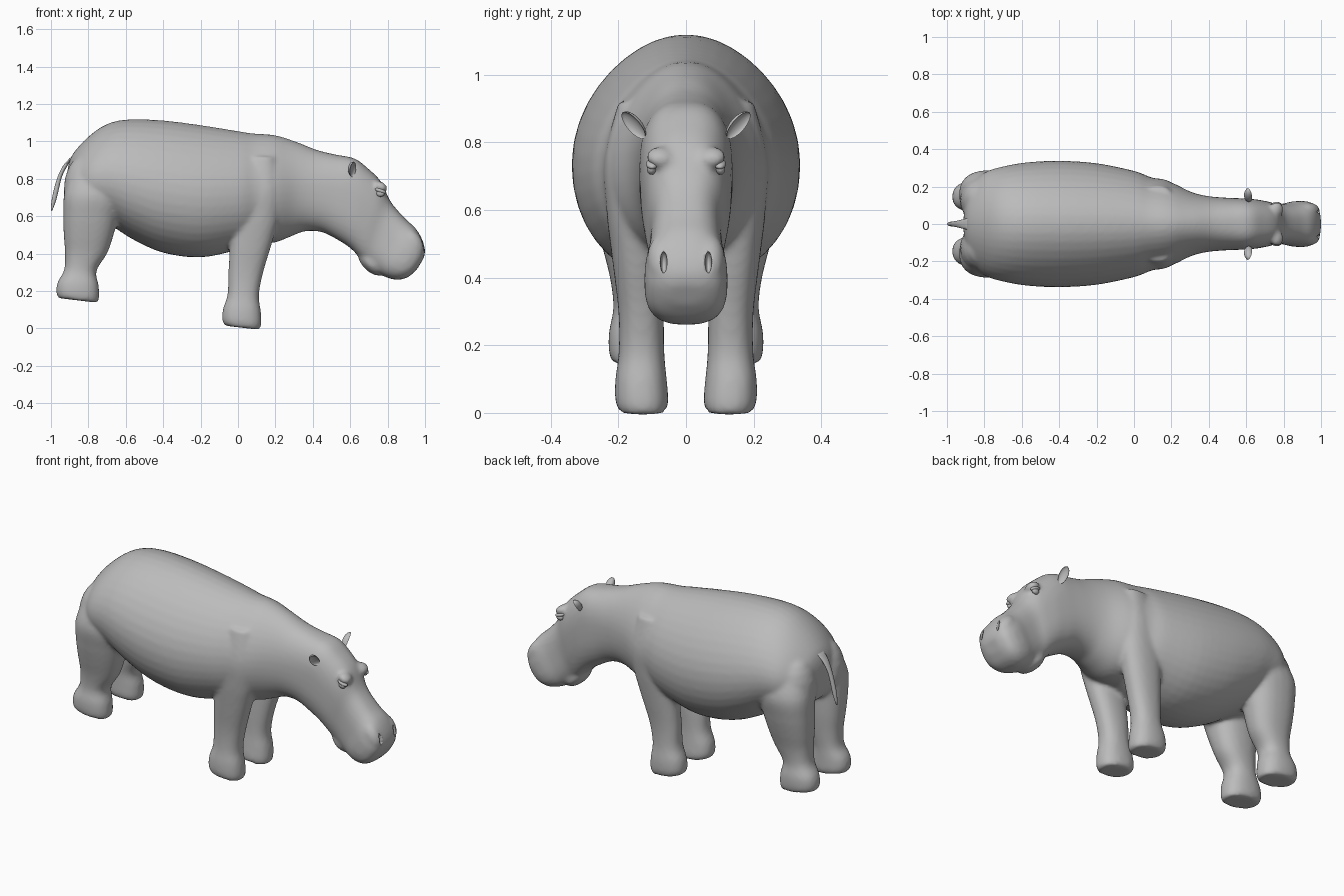
import bpy, bmesh, math
from mathutils import Vector, Matrix

old = bpy.data.objects.get("Cube")
if old:
    bpy.data.objects.remove(old, do_unlink=True)

hide = bpy.data.materials.new("grey hide")
hide.use_nodes = True
GREY = (0.5, 0.5, 0.5, 1)
hide.diffuse_color = GREY
hide.node_tree.nodes["Principled BSDF"].inputs["Base Color"].default_value = GREY


def finish(bm, name, angle=60):
    """Turn a bmesh into a smooth-shaded object."""
    bmesh.ops.recalc_face_normals(bm, faces=bm.faces)
    mesh = bpy.data.meshes.new(name)
    bm.to_mesh(mesh)
    bm.free()
    mesh.materials.append(hide)
    obj = bpy.data.objects.new(name, mesh)
    bpy.context.collection.objects.link(obj)
    bpy.ops.object.select_all(action='DESELECT')
    obj.select_set(True)
    bpy.context.view_layer.objects.active = obj
    bpy.ops.object.shade_smooth_by_angle(angle=math.radians(angle))
    return obj


def resample(rows, steps=4):
    """Catmull-Rom interpolation of rows of numbers."""
    out = []
    for i in range(len(rows) - 1):
        a, b = rows[max(i - 1, 0)], rows[i]
        c, d = rows[i + 1], rows[min(i + 2, len(rows) - 1)]
        for s in range(steps):
            t = s / steps
            out.append([q + t * (r - p) / 2
                        + t * t * (2 * p - 5 * q + 4 * r - u) / 2
                        + t ** 3 * (3 * q - p - 3 * r + u) / 2
                        for p, q, r, u in zip(a, b, c, d)])
    return out + [list(rows[-1])]


def power(v, e):
    return math.copysign(abs(v) ** e, v)


def skin(bm, rings):
    """Bridge rings of points into a closed tube."""
    loops = [[bm.verts.new(p) for p in ring] for ring in rings]
    n = len(loops[0])
    for a, b in zip(loops, loops[1:]):
        for k in range(n):
            bm.faces.new((a[k], a[(k + 1) % n], b[(k + 1) % n], b[k]))
    bm.faces.new(loops[0])
    bm.faces.new(loops[-1])


def trunk(bm, rows, n=40):
    """Loft from rows of top x, z, bottom x, z and half width.
    The barrel sags and has a ridged back; the head is boxier."""
    rings = []
    for tx, tz, bx, bz, w in resample(rows):
        top, bot = Vector((tx, 0, tz)), Vector((bx, 0, bz))
        mid, half = (top + bot) / 2, (top - bot) / 2
        head = min(max((tx - .25) / .35, 0), 1)
        e = 1 - .25 * head
        ring = []
        for k in range(n):
            a = math.tau * k / n
            up = power(math.sin(a), e)
            y = w * power(math.cos(a), e) * (1 - .1 * (1 - head) * max(up, 0) ** 2)
            drop = .08 * (1 - head) * (1 - up * up)
            ring.append(mid + half * (up - drop) + Vector((0, y, 0)))
        rings.append(ring)
    skin(bm, rings)


def leg(bm, rows, side, tilt, n=24):
    """Loft from rows of z, x range and y range; the sole is tilted."""
    base = rows[0][0]
    rings = []
    for z, x0, x1, y0, y1 in resample(rows):
        cx, cy, rx, ry = (x0 + x1) / 2, (y0 + y1) / 2, (x1 - x0) / 2, (y1 - y0) / 2
        lean = tilt * max(0, 1 - (z - base) / 0.2)
        ring = []
        for k in range(n):
            a = math.tau * k / n
            dx, dy = rx * power(math.cos(a), 0.85), ry * power(math.sin(a), 0.85)
            ring.append((cx + dx, side * (cy + dy), z - lean * dx))
        rings.append(ring)
    skin(bm, rings)


def blob(bm, centre, size, pitch=0, segs=20):
    """Ellipsoid pitched around the y axis."""
    mat = (Matrix.Translation(centre) @ Matrix.Rotation(pitch, 4, 'Y')
           @ Matrix.Diagonal((*size, 1)))
    bmesh.ops.create_uvsphere(bm, u_segments=segs, v_segments=segs // 2,
                              radius=1, matrix=mat)


TRUNK = [
    (-.912, .85, -.905, .70, .08), (-.885, .93, -.885, .64, .19),
    (-.80, 1.025, -.80, .60, .275), (-.70, 1.093, -.68, .55, .31),
    (-.58, 1.118, -.56, .475, .33), (-.40, 1.112, -.40, .405, .338),
    (-.20, 1.087, -.20, .38, .325), (0, 1.055, 0, .42, .284),
    (.08, 1.043, .10, .45, .25), (.20, 1.033, .20, .46, .222),
    (.32, .995, .29, .495, .172), (.42, .955, .36, .52, .15),
    (.52, .93, .45, .515, .141), (.62, .91, .54, .47, .137),
    (.69, .86, .60, .43, .132), (.765, .785, .65, .38, .12),
    (.815, .68, .69, .34, .106), (.89, .592, .74, .305, .11),
    (.95, .535, .79, .275, .122), (.985, .475, .85, .26, .12),
    (1.0, .42, .91, .275, .098), (.995, .38, .96, .32, .05)]
FRONT_LEG = [
    (.004, -.07, .115, .06, .197), (.035, -.085, .125, .052, .209),
    (.10, -.08, .122, .057, .209), (.18, -.056, .112, .064, .199),
    (.30, -.052, .135, .066, .2), (.45, -.042, .18, .07, .218),
    (.60, -.032, .22, .07, .236), (.75, 0, .23, .07, .242),
    (.92, .05, .2, .08, .2)]
REAR_LEG = [
    (.15, -.96, -.75, .075, .218), (.18, -.972, -.742, .065, .228),
    (.24, -.965, -.745, .065, .228), (.31, -.93, -.757, .065, .215),
    (.40, -.925, -.70, .055, .225), (.50, -.932, -.665, .045, .25),
    (.60, -.935, -.64, .04, .272), (.72, -.93, -.61, .035, .287),
    (.85, -.89, -.63, .04, .24)]

# Body, legs and head, fused into one hide
bm = bmesh.new()
trunk(bm, TRUNK)
blob(bm, (.71, 0, .352), (.088, .085, .045), .8)             # lower jaw
for s in (-1, 1):
    leg(bm, FRONT_LEG, s, .12)
    leg(bm, REAR_LEG, s, .12)
    blob(bm, (-.82, s * .13, .74), (.112, .125, .19))         # buttock
    blob(bm, (.765, s * .078, .757), (.038, .042, .026), .6)  # brow
    blob(bm, (.935, s * .07, .455), (.052, .045, .08), -.5)   # nose pad
body = finish(bm, "body")
fuse = body.modifiers.new("fuse", 'REMESH')
fuse.mode = 'VOXEL'
fuse.voxel_size = .011
fuse.use_smooth_shade = True
soften = body.modifiers.new("soften", 'SMOOTH')
soften.factor = .5
soften.iterations = 8

# Nostril cutters
bm = bmesh.new()
for s in (-1, 1):
    blob(bm, (.985, s * .066, .445), (.028, .01, .032), -.4)
cutter = finish(bm, "nostril_cutter")
cutter.hide_render = True
cutter.hide_viewport = True
cut = body.modifiers.new("nostrils", 'BOOLEAN')
cut.operation = 'DIFFERENCE'
cut.object = cutter

for s, word in ((-1, "right"), (1, "left")):
    # Cupped ear, its hollow turned forward and outward
    bm = bmesh.new()
    bmesh.ops.create_uvsphere(bm, u_segments=16, v_segments=12, radius=1)
    for v in bm.verts:
        if v.co.z > 0:
            v.co.z *= -.5
    up = Vector((0, s * .65, .76))
    face = Vector((.75, s * .5, -.43)).normalized()
    across = up.cross(face).normalized()
    frame = Matrix((up * .05, across * .025, face * .028)).transposed().to_4x4()
    bmesh.ops.transform(bm, verts=bm.verts, matrix=Matrix.Translation(
        (.615, s * .156, .85)) @ frame)
    finish(bm, word + "_ear")

    # Eyeball with an upper lid
    bm = bmesh.new()
    blob(bm, (.762, s * .102, .722), (.022, .014, .018))
    blob(bm, (.762, s * .1, .736), (.032, .018, .012), .35)
    finish(bm, word + "_eye")

# Tail: a tapering, flattened strand
bm = bmesh.new()
TAIL = [(-.88, .92, .032, .02), (-.92, .875, .024, .018), (-.953, .81, .016, .014),
        (-.972, .74, .013, .015), (-.985, .68, .011, .013), (-.996, .63, .004, .004)]
skin(bm, [[(x + t * math.cos(math.tau * k / 12), w * math.sin(math.tau * k / 12),
            z + t * .5 * math.cos(math.tau * k / 12)) for k in range(12)]
          for x, z, w, t in resample(TAIL)])
finish(bm, "tail")
